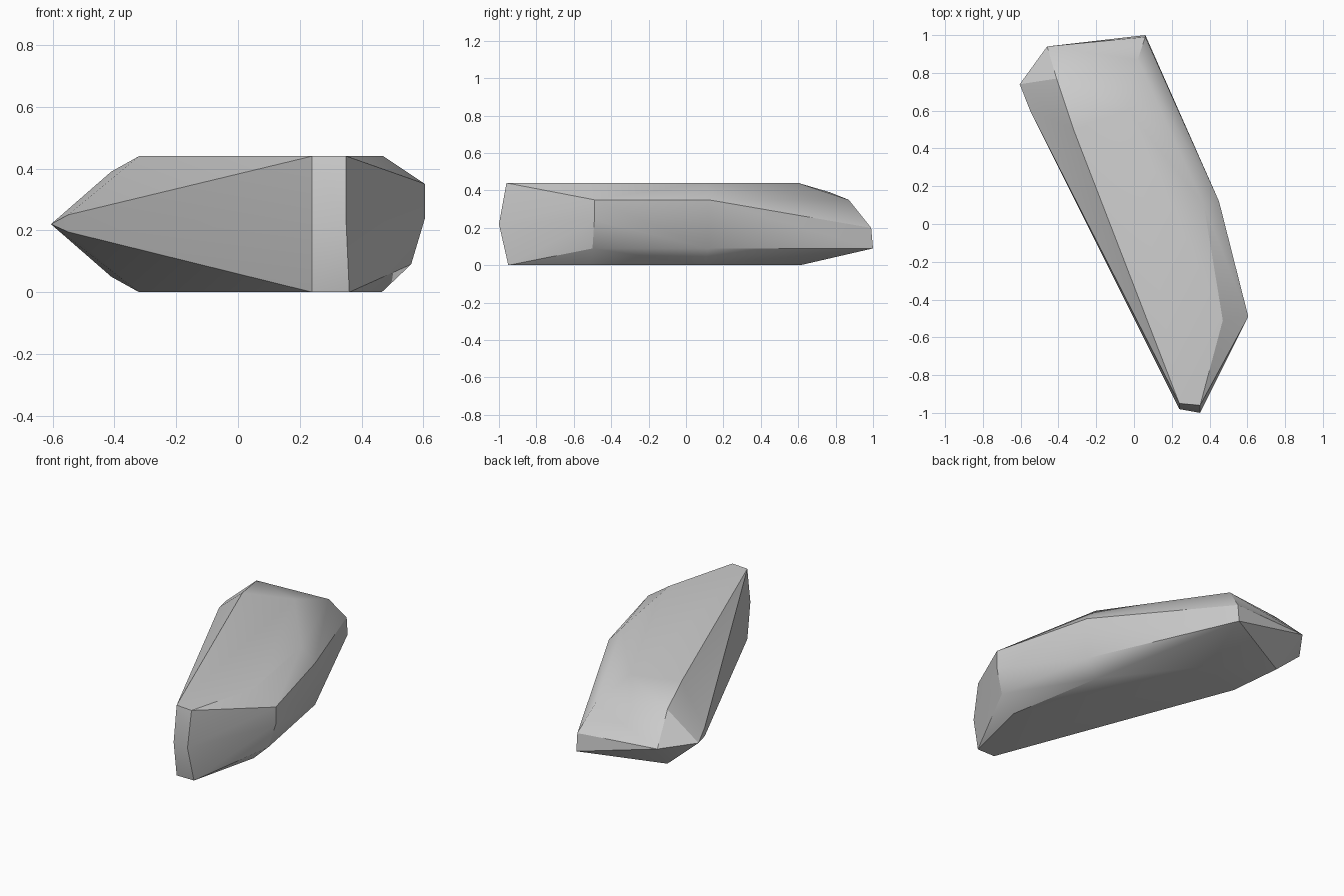
import bpy, bmesh, math

cube = bpy.data.objects.get("Cube")
if cube:
    bpy.data.objects.remove(cube, do_unlink=True)

# Plain grey stone colour
stone = bpy.data.materials.new("stone_grey")
stone.use_nodes = True
colour = (0.6, 0.6, 0.6, 1.0)
stone.diffuse_color = colour
bsdf = stone.node_tree.nodes["Principled BSDF"]
bsdf.inputs["Base Color"].default_value = colour
bsdf.inputs["Roughness"].default_value = 0.9

# Corners of the rock, grouped by area
blunt_nose = [(0.24, -0.95, 0.44), (0.35, -0.96, 0.44),
              (0.24, -0.98, 0.22), (0.35, -1.0, 0.22),
              (0.24, -0.95, 0.0), (0.36, -0.95, 0.0)]
shoulder = [(0.47, -0.51, 0.44), (0.605, -0.49, 0.35), (0.605, -0.49, 0.24),
            (0.56, -0.50, 0.09), (0.465, -0.51, 0.0)]
flank = [(0.37, 0.10, 0.44), (0.45, 0.12, 0.35),
         (0.45, 0.12, 0.09), (0.36, 0.10, 0.0)]
back_corner = [(-0.03, 0.60, 0.44), (0.02, 0.87, 0.35),
               (0.06, 0.99, 0.20), (0.06, 1.0, 0.09), (-0.03, 0.61, 0.0)]
wedge_tail = [(-0.32, 0.50, 0.44), (-0.41, 0.77, 0.39),
              (-0.55, 0.60, 0.25), (-0.605, 0.74, 0.22), (-0.46, 0.94, 0.22),
              (-0.55, 0.60, 0.195), (-0.41, 0.77, 0.05), (-0.32, 0.50, 0.0)]

# Wrap the corners in a convex skin and merge flat areas
bm = bmesh.new()
for co in blunt_nose + shoulder + flank + back_corner + wedge_tail:
    bm.verts.new(co)
hull = bmesh.ops.convex_hull(bm, input=bm.verts[:])
loose = [v for v in bm.verts if not v.link_faces]
bmesh.ops.delete(bm, geom=loose, context='VERTS')
bmesh.ops.dissolve_limit(bm, angle_limit=math.radians(1),
                         verts=bm.verts[:], edges=bm.edges[:])
bmesh.ops.recalc_face_normals(bm, faces=bm.faces[:])
mesh = bpy.data.meshes.new("rock")
bm.to_mesh(mesh)
bm.free()
mesh.materials.append(stone)

rock = bpy.data.objects.new("rock", mesh)
bpy.context.collection.objects.link(rock)

# Soft shading with the stronger ridges kept sharp
bpy.ops.object.select_all(action='DESELECT')
rock.select_set(True)
bpy.context.view_layer.objects.active = rock
bpy.ops.object.shade_smooth_by_angle(angle=math.radians(30))
